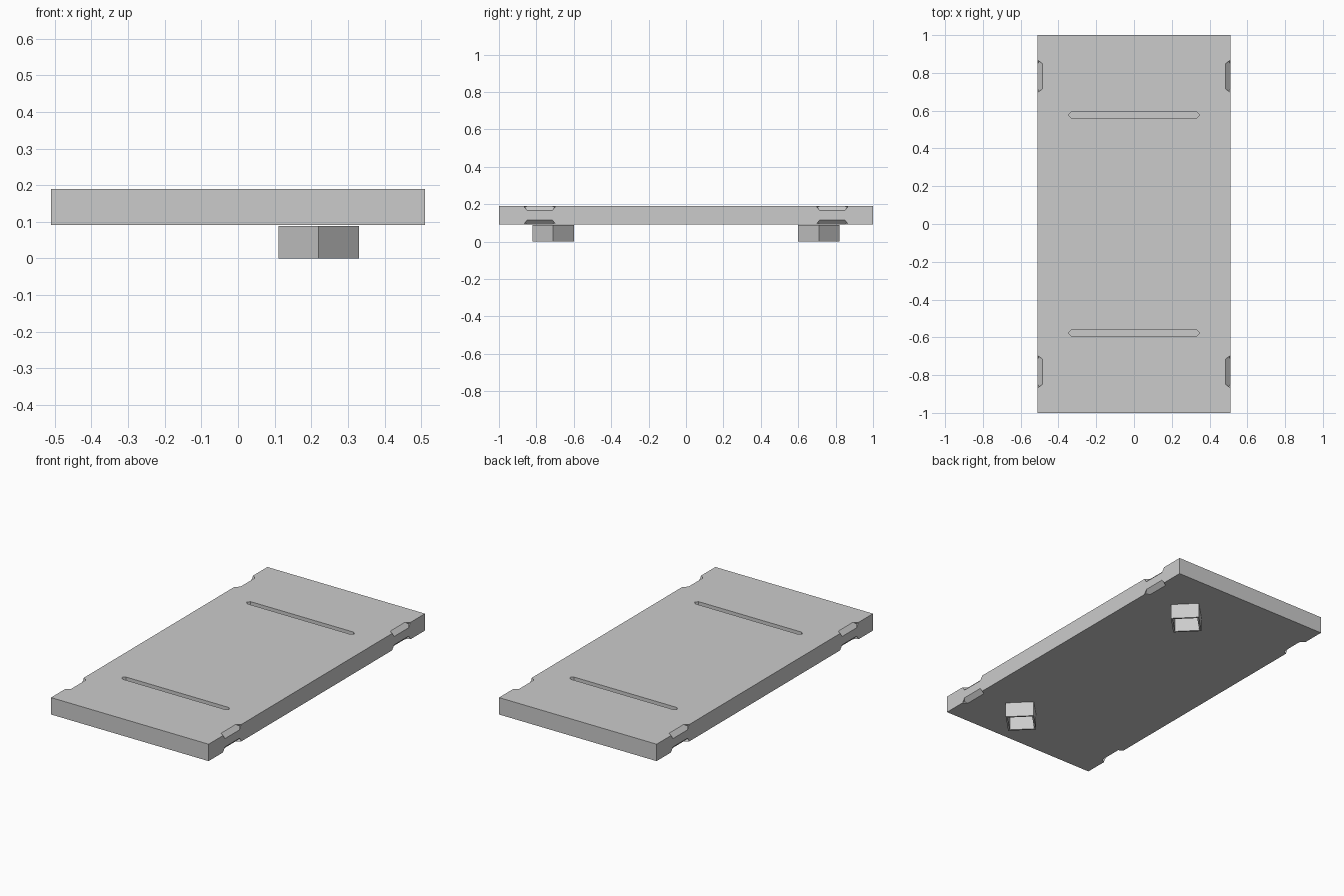
import bpy, bmesh
from math import radians, pi
from mathutils import Matrix

if "Cube" in bpy.data.objects:
    bpy.data.objects.remove(bpy.data.objects["Cube"])

Z0, Z1 = 0.091, 0.19      # slab underside and top
HX, HY = 0.51, 1.0        # slab half sizes


def new_object(name, bm):
    bmesh.ops.recalc_face_normals(bm, faces=bm.faces[:])
    mesh = bpy.data.meshes.new(name)
    bm.to_mesh(mesh)
    bm.free()
    obj = bpy.data.objects.new(name, mesh)
    bpy.context.collection.objects.link(obj)
    return obj


def add_hex_prism(bm, half_len, shoulder, half_w, depth, height, matrix):
    """Long bar with pointed ends along local x, from -depth to height in local z."""
    outline = [(-half_len, 0), (-shoulder, -half_w), (shoulder, -half_w),
               (half_len, 0), (shoulder, half_w), (-shoulder, half_w)]
    face = bm.faces.new([bm.verts.new(matrix @ Matrix.Translation((x, y, -depth)).translation)
                         for x, y in outline])
    up = matrix.to_3x3().col[2] * (height + depth)
    ext = bmesh.ops.extrude_face_region(bm, geom=[face], use_keep_orig=True)
    bmesh.ops.translate(bm, vec=up,
                        verts=[g for g in ext["geom"] if isinstance(g, bmesh.types.BMVert)])


# Slab
bm = bmesh.new()
bmesh.ops.create_cube(bm, size=1, matrix=Matrix.Translation((0, 0, (Z0 + Z1) / 2))
                      @ Matrix.Diagonal((2 * HX, 2 * HY, Z1 - Z0, 1)))
slab = new_object("slab", bm)

# Cutter: two top grooves and eight pointed notches along the long edges
bm = bmesh.new()
NOTCH = 0.025
for sy in (-1, 1):
    add_hex_prism(bm, 0.349, 0.333, 0.016, 0.03, 0.02,
                  Matrix.Translation((0, sy * 0.577, Z1)))
    for sx in (-1, 1):
        for z, sz in ((Z0, -1), (Z1, 1)):
            tilt = radians(45) if sz > 0 else radians(135)
            m = (Matrix.Translation((sx * HX, sy * 0.782, z))
                 @ Matrix.Rotation(sx * tilt, 4, 'Y')
                 @ Matrix.Rotation(pi / 2, 4, 'Z'))
            add_hex_prism(bm, 0.085, 0.067, NOTCH * 0.7071, NOTCH * 0.7071, 0.02, m)
cutter = new_object("notch_cutter", bm)
cutter.hide_render = True

mod = slab.modifiers.new("notches", 'BOOLEAN')
mod.operation = 'DIFFERENCE'
mod.solver = 'EXACT'
mod.object = cutter
bpy.context.view_layer.objects.active = slab
bpy.ops.object.modifier_apply(modifier=mod.name)
bpy.data.objects.remove(cutter)

# Feet: hollow square tubes turned 45 degrees
OUTER, INNER, FOOT_H = 0.11, 0.096, 0.088
for name, y in (("front_foot", -0.71), ("back_foot", 0.71)):
    bm = bmesh.new()
    rings = []
    for r, z in ((OUTER, 0), (OUTER, FOOT_H), (INNER, FOOT_H), (INNER, 0)):
        rings.append([bm.verts.new((0.22 + dx * r, y + dy * r, z))
                      for dx, dy in ((1, 0), (0, 1), (-1, 0), (0, -1))])
    for i in range(4):
        a, b = rings[i], rings[(i + 1) % 4]
        for k in range(4):
            bm.faces.new((a[k], a[(k + 1) % 4], b[(k + 1) % 4], b[k]))
    new_object(name, bm)
